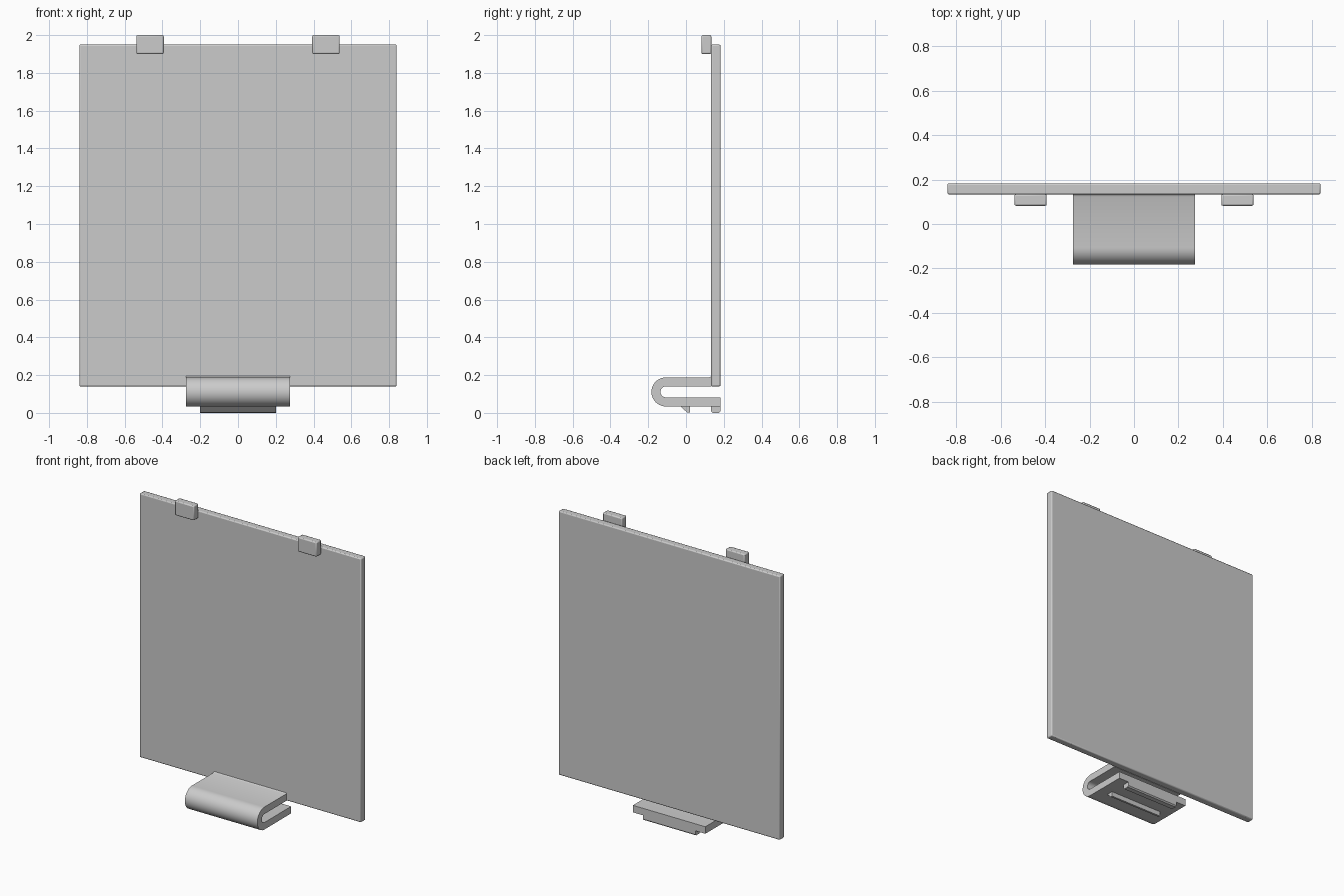
import bpy, math

cube = bpy.data.objects.get("Cube")
if cube:
    bpy.data.objects.remove(cube, do_unlink=True)

# Single plastic colour
grey = bpy.data.materials.new("grey plastic")
grey.use_nodes = True
COLOUR = (0.6, 0.6, 0.6, 1)
grey.diffuse_color = COLOUR
grey.node_tree.nodes["Principled BSDF"].inputs["Base Color"].default_value = COLOUR


def extrude_x(name, profile, x0, x1, bevel=0.0):
    """Extrude a (y, z) outline along x, with optional softened edges."""
    n = len(profile)
    verts = [(x, y, z) for x in (x0, x1) for y, z in profile]
    faces = [list(range(n))[::-1], list(range(n, 2 * n))]
    faces += [(i, (i + 1) % n, n + (i + 1) % n, n + i) for i in range(n)]
    mesh = bpy.data.meshes.new(name)
    mesh.from_pydata(verts, [], faces)
    bm_fix(mesh)
    mesh.materials.append(grey)
    obj = bpy.data.objects.new(name, mesh)
    bpy.context.collection.objects.link(obj)
    if bevel:
        mod = obj.modifiers.new("soft edges", 'BEVEL')
        mod.width, mod.segments = bevel, 2
        mod.limit_method = 'ANGLE'
        mod.angle_limit = math.radians(40)
    bpy.ops.object.select_all(action='DESELECT')
    obj.select_set(True)
    bpy.context.view_layer.objects.active = obj
    bpy.ops.object.shade_smooth_by_angle(angle=math.radians(35))
    return obj


def bm_fix(mesh):
    import bmesh
    bm = bmesh.new()
    bm.from_mesh(mesh)
    bmesh.ops.recalc_face_normals(bm, faces=bm.faces)
    bm.to_mesh(mesh)
    bm.free()


def rect(y0, y1, z0, z1):
    return [(y0, z0), (y1, z0), (y1, z1), (y0, z1)]


def arc(cy, cz, r, a0, a1, steps=20):
    angles = [math.radians(a0 + (a1 - a0) * i / steps) for i in range(steps + 1)]
    return [(cy + r * math.cos(a), cz + r * math.sin(a)) for a in angles]


FRONT, BACK = 0.133, 0.183

# Flat cover plate
extrude_x("cover_plate", rect(FRONT, BACK, 0.14, 1.95), -0.84, 0.84, 0.007)

# Pair of locating tabs on the top edge
for side, name in ((1, "left_tab"), (-1, "right_tab")):
    xs = sorted((side * 0.393, side * 0.538))
    extrude_x(name, rect(0.082, FRONT + 0.001, 1.9, 2.0), *xs, 0.007)

# Folded spring clip: upper arm, round bend, lower arm
CY, CZ, OUTER, INNER = -0.106, 0.111, 0.077, 0.029
outer = arc(CY, CZ, OUTER, 90, 270)
inner = arc(CY, CZ, INNER, 270, 90)
fillet = [(FRONT + 0.002, 0.196), (FRONT - 0.003, 0.191), (FRONT - 0.01, CZ + OUTER)]
clip = (fillet + outer + [(BACK, CZ - OUTER), (BACK, CZ - INNER)] + inner
        + [(FRONT + 0.002, CZ + INNER)])
extrude_x("spring_clip", clip, -0.275, 0.275)

# Ridges under the lower arm
under = CZ - OUTER + 0.002
extrude_x("latch_ridge", [(-0.03, under), (0.006, 0.002), (0.02, 0.002), (0.02, under)],
          -0.2, 0.2)
extrude_x("end_ridge", [(FRONT - 0.001, under), (FRONT - 0.001, 0.008), (0.141, 0),
                        (0.175, 0), (BACK, 0.008), (BACK, under)], -0.2, 0.2)
